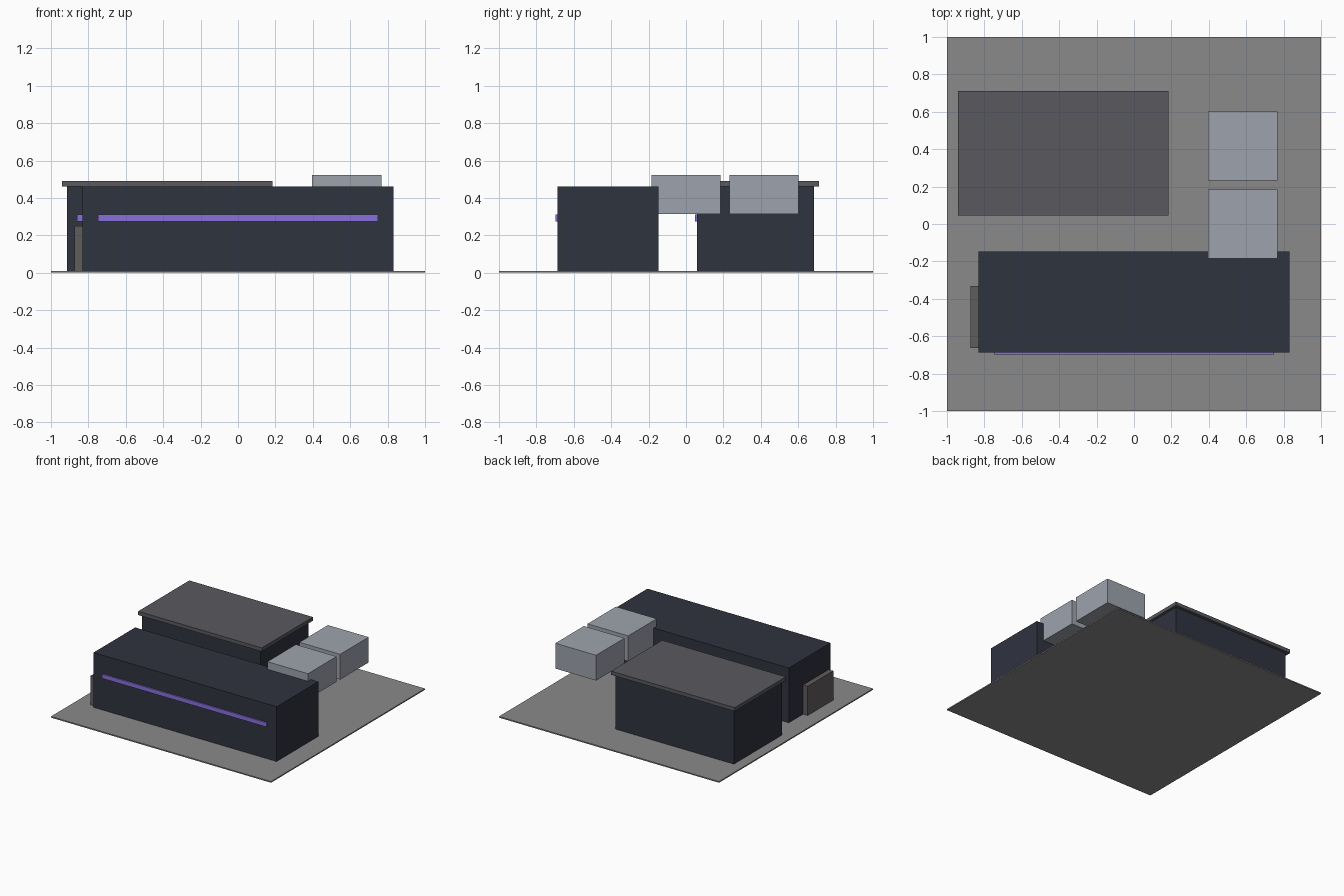
import bpy

if "Cube" in bpy.data.objects:
    bpy.data.objects.remove(bpy.data.objects["Cube"])


def material(name, rgb):
    """Material from a 0-255 display colour, converted to linear."""
    m = bpy.data.materials.new(name)
    m.diffuse_color = [((c / 255 + 0.055) / 1.055) ** 2.4 for c in rgb] + [1]
    m.use_nodes = True
    m.node_tree.nodes["Principled BSDF"].inputs["Base Color"].default_value = m.diffuse_color
    return m


def box(name, x, y, z, mat):
    """Box spanning the given (low, high) range on each axis."""
    spans = (x, y, z)
    bpy.ops.mesh.primitive_cube_add(size=1, location=[(a + b) / 2 for a, b in spans])
    ob = bpy.context.object
    ob.name = name
    ob.scale = [b - a for a, b in spans]
    bpy.ops.object.transform_apply(location=False, rotation=False, scale=True)
    ob.data.materials.append(mat)
    return ob


wall = material("dark_wall", (47, 51, 63))
roof = material("roof_grey", (88, 89, 95))
paving = material("paving", (138, 138, 138))
metal = material("pale_metal", (158, 163, 173))
glow = material("violet_strip", (138, 112, 219))
door = material("door_grey", (96, 92, 92))

# Paved site
box("ground_slab", (-1, 1), (-1, 1), (0, 0.01), paving)

# Two halls, each with a light strip along 90% of the front wall
halls = {
    "front_hall": ((-0.832, 0.832), (-0.687, -0.146)),
    "rear_hall": ((-0.915, 0.162), (0.06, 0.685)),
}
for name, (x, y) in halls.items():
    box(name, x, y, (0.002, 0.46), wall)
    inset = (x[1] - x[0]) * 0.05
    box(name + "_light_strip", (x[0] + inset, x[1] - inset),
        (y[0] - 0.011, y[0] + 0.01), (0.275, 0.31), glow)

# Overhanging roof on the rear hall
box("rear_roof", (-0.94, 0.184), (0.046, 0.71), (0.46, 0.49), roof)

# Loading door on the left end of the front hall
box("loading_door", (-0.874, -0.83), (-0.664, -0.332), (0.002, 0.25), door)

# Raised equipment units
for i, y0 in enumerate((-0.185, 0.232)):
    box(f"equipment_unit_{i + 1}", (0.396, 0.766), (y0, y0 + 0.37), (0.314, 0.522), metal)
